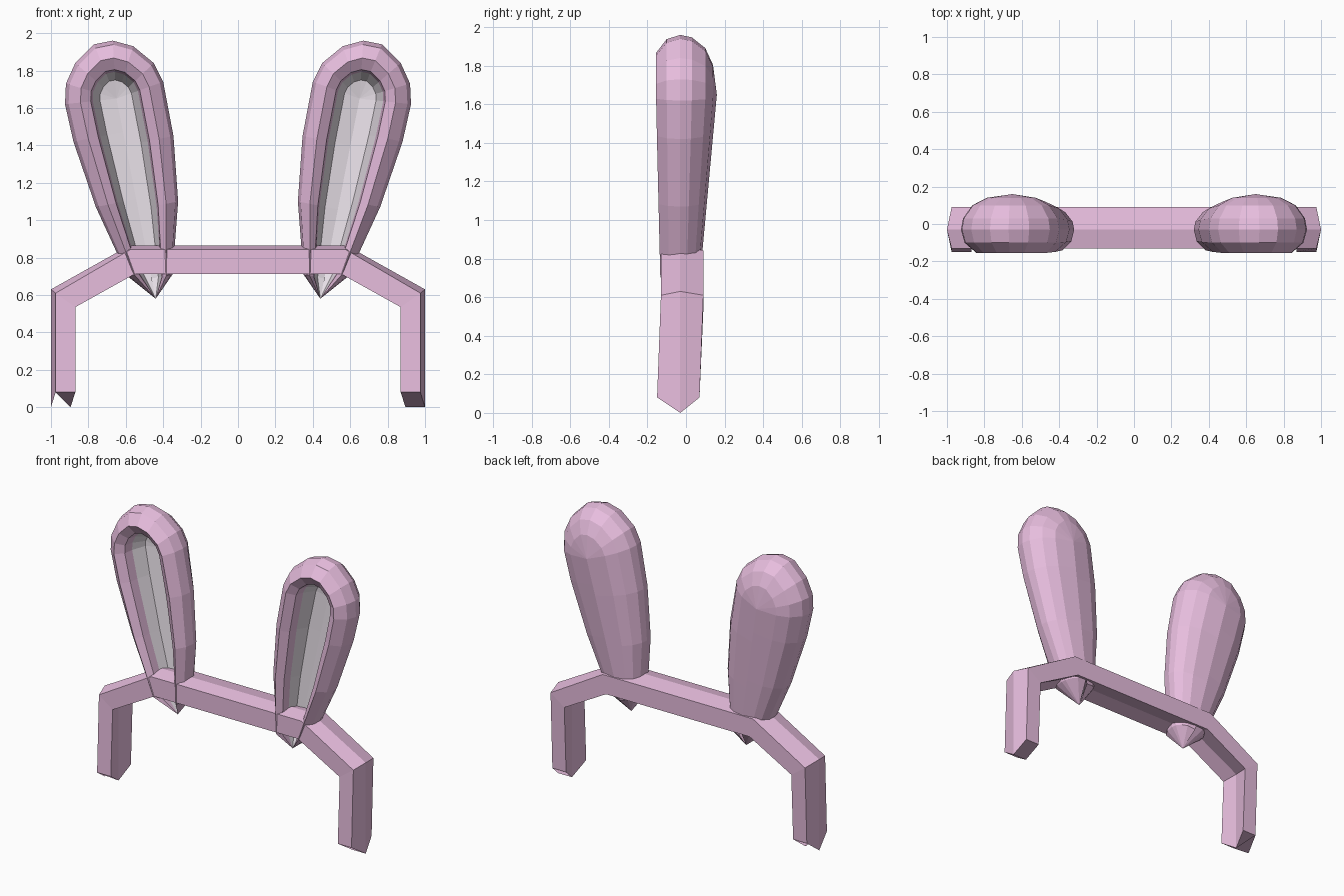
import bpy, bmesh
from mathutils import Vector

if "Cube" in bpy.data.objects:
    bpy.data.objects.remove(bpy.data.objects["Cube"])

def material(name, rgb):
    m = bpy.data.materials.new(name)
    m.diffuse_color = (*rgb, 1)
    m.use_nodes = True
    m.node_tree.nodes["Principled BSDF"].inputs["Base Color"].default_value = m.diffuse_color
    return m

pink = material("pink", (0.80, 0.51, 0.73))
lining = material("lining", (0.80, 0.74, 0.80))

def make_object(name, rings, mat, close_path):
    """Skin a list of rings; close_path joins each ring end to its start."""
    bm = bmesh.new()
    vs = [[bm.verts.new(p) for p in r] for r in rings]
    n = len(rings[0])
    for a, b in zip(vs, vs[1:]):
        for i in range(n):
            j = (i + 1) % n
            bm.faces.new((a[i], a[j], b[j], b[i]))
    if close_path:
        bm.faces.new(vs[0])
        bm.faces.new(vs[-1][::-1])
    bmesh.ops.remove_doubles(bm, verts=bm.verts, dist=0.0005)
    bmesh.ops.recalc_face_normals(bm, faces=bm.faces)
    me = bpy.data.meshes.new(name)
    bm.to_mesh(me)
    bm.free()
    me.materials.append(mat)
    ob = bpy.data.objects.new(name, me)
    bpy.context.collection.objects.link(ob)
    return ob

# Headband: chevron section swept along a bent path (outer xz, inner xz, y shift)
half = [((1.0, 0.0), (0.895, 0.0), -0.01),
        ((1.0, 0.63), (0.895, 0.555), 0.01),
        ((0.58, 0.865), (0.555, 0.735), 0.01)]
path = half + [((-o[0], o[1]), (-i[0], i[1]), s) for o, i, s in reversed(half)]
rings = []
for k, (o, i, s) in enumerate(path):
    side = 1 if o[0] > 0 else -1
    foot = k in (0, len(path) - 1)
    # the outer and inner edges of the front and back faces sit inside the ridge
    if foot:
        d = Vector((-0.025 * side, 0.08))
    elif k in (1, len(path) - 2):
        d = Vector((-0.025 * side, -0.02))
    else:
        d = Vector((-0.005 * side, -0.022))
    oe, ie = Vector(o) + d, Vector(i) + d
    f, c, b = -0.14 + s, -0.03, 0.08 + s
    rings.append([(oe.x, f, oe.y), (o[0], c, o[1]), (oe.x, b, oe.y),
                  (ie.x, b, ie.y), (i[0], c, i[1]), (ie.x, f, ie.y)])
make_object("headband", rings, pink, True)

# Ears: rings shrunk from the outline towards a central spine
outline = [(0.44, 0.58), (0.35, 0.71), (0.32, 1.10), (0.345, 1.45), (0.40, 1.74),
           (0.45, 1.84), (0.56, 1.93), (0.67, 1.96), (0.77, 1.94), (0.87, 1.84),
           (0.92, 1.73), (0.925, 1.62), (0.88, 1.42), (0.76, 1.07), (0.59, 0.70)]
A, B = Vector((0.44, 0.58)), Vector((0.65, 1.65))

def ear_ring(scale, depth, side):
    ring = []
    for p in map(Vector, outline):
        t = max(0, min(1, (p - A).dot(B - A) / (B - A).length_squared))
        q = A + (B - A) * t
        v = q + (p - q) * scale
        low, high = (0.8, 1.0) if depth < 0 else (0.48, 1.0)
        grow = (low + (high - low) * t) * min(1, t / 0.1)
        ring.append((v.x * side, -0.03 + depth * grow, v.y))
    return ring

shell = [(0, 0.19), (0.5, 0.17), (0.78, 0.13), (0.96, 0.06), (1, 0),
         (0.93, -0.07), (0.70, -0.125), (0.50, -0.085), (0.46, -0.02)]
hollow = [(0.46, -0.02), (0.32, 0.07), (0, 0.09)]
for label, side in (("left", -1), ("right", 1)):
    make_object(label + "_ear", [ear_ring(s, d, side) for s, d in shell], pink, False)
    ob = make_object(label + "_ear_lining", [ear_ring(s, d, side) for s, d in hollow], lining, False)
    # lining faces forward
    if sum(p.normal.y * p.area for p in ob.data.polygons) > 0:
        ob.data.flip_normals()
